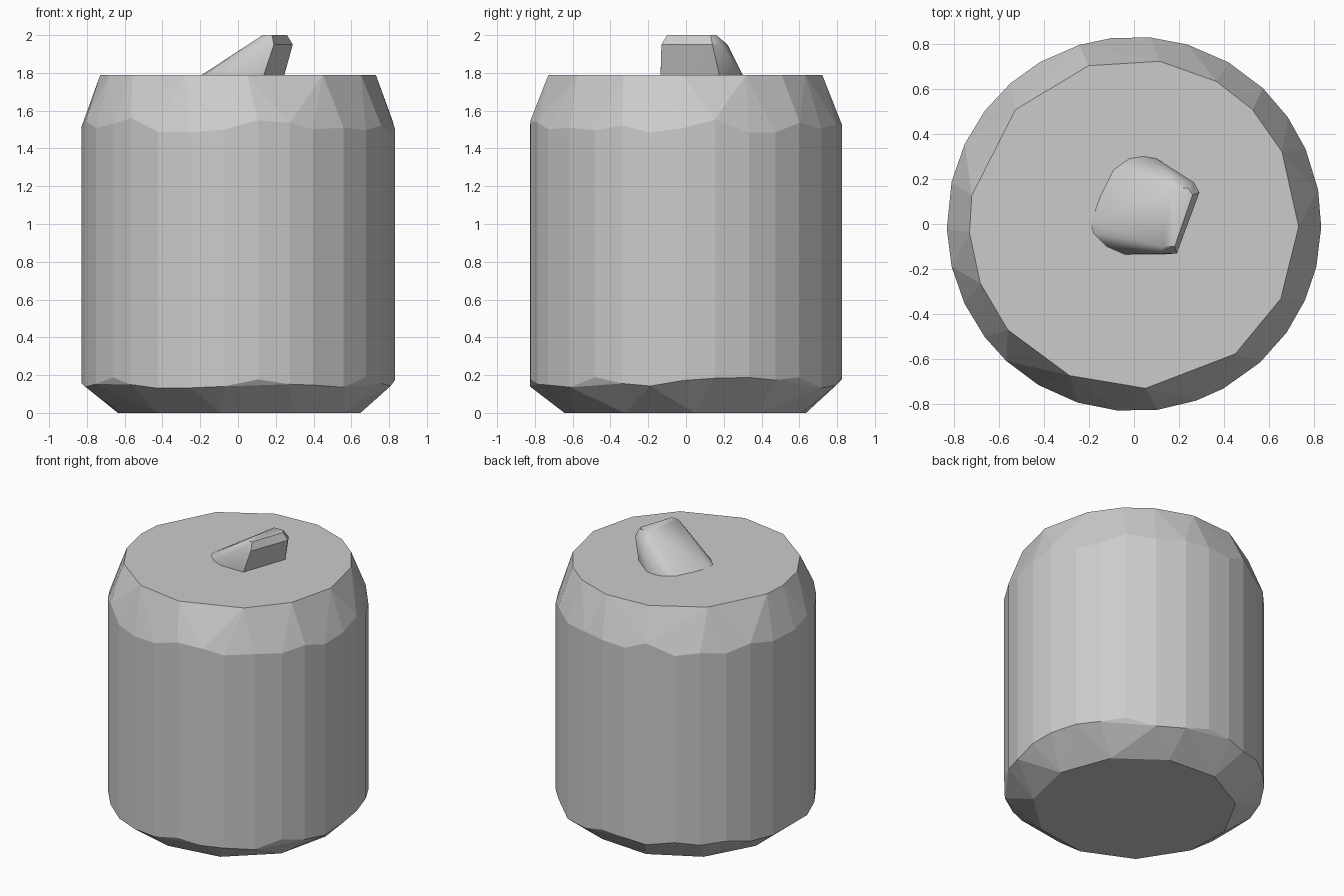
import bpy, bmesh, math, random
from mathutils import Vector

random.seed(4)
cube = bpy.data.objects.get("Cube")
if cube:
    bpy.data.objects.remove(cube, do_unlink=True)

grey = bpy.data.materials.new("plain grey")
grey.use_nodes = True
grey.diffuse_color = (0.6, 0.6, 0.6, 1)
grey.node_tree.nodes["Principled BSDF"].inputs["Base Color"].default_value = (0.6, 0.6, 0.6, 1)


def hull(name, points, smooth):
    """Faceted solid wrapped around a set of points."""
    bm = bmesh.new()
    for p in points:
        bm.verts.new(p)
    res = bmesh.ops.convex_hull(bm, input=bm.verts)
    loose = [v for v in bm.verts if not v.link_faces]
    bmesh.ops.delete(bm, geom=loose, context="VERTS")
    bmesh.ops.dissolve_limit(bm, angle_limit=math.radians(1), verts=bm.verts, edges=bm.edges)
    bmesh.ops.recalc_face_normals(bm, faces=bm.faces)
    mesh = bpy.data.meshes.new(name)
    bm.to_mesh(mesh)
    bm.free()
    mesh.materials.append(grey)
    obj = bpy.data.objects.new(name, mesh)
    bpy.context.collection.objects.link(obj)
    if smooth:
        bpy.ops.object.select_all(action="DESELECT")
        obj.select_set(True)
        bpy.context.view_layer.objects.active = obj
        bpy.ops.object.shade_smooth_by_angle(angle=math.radians(smooth))
    return obj


def ring(radius, degrees, z_low, z_high):
    return [(radius * math.cos(math.radians(a)), radius * math.sin(math.radians(a)),
             random.uniform(z_low, z_high)) for a in degrees]


def spaced(count, jitter):
    step = 360 / count
    return [step * (i + random.uniform(-jitter, jitter)) for i in range(count)]


# Can body: uneven lid rim, shoulder, lower wall and narrow base
rim = [-1, 26, 44, 60, 81, 106, 136, 170, 183, 201, 220, 247, 274, 308, 333]
base = [4, 37, 70, 102, 135, 168, 196, 229, 262, 295, 330]
wall = spaced(30, 0.15)
body = (ring(0.73, rim, 1.79, 1.79) + ring(0.83, wall, 1.48, 1.57)
        + ring(0.83, wall, 0.13, 0.19) + ring(0.65, base, 0, 0))
hull("can_body", body, 0)

# Pull tab: rounded footprint leaning up to an overhanging lip
foot = [(-0.19, 0.01), (-0.18, -0.04), (-0.12, -0.1), (-0.04, -0.135), (0.13, -0.135),
        (0.24, 0.18), (0.1, 0.29), (0.04, 0.3), (-0.02, 0.29), (-0.09, 0.24), (-0.15, 0.12)]
lip = [(0.11, -0.13), (0.19, -0.13), (0.29, 0.14), (0.265, 0.185), (0.16, 0.22)]
crown = [(0.13, -0.1), (0.18, -0.1), (0.26, 0.13), (0.24, 0.16), (0.17, 0.16)]
tab = ([(x, y, 1.77) for x, y in foot] + [(x, y, 1.79) for x, y in foot]
       + [(x, y, 1.95) for x, y in lip] + [(x, y, 2.0) for x, y in crown])
hull("pull_tab", tab, 35)
